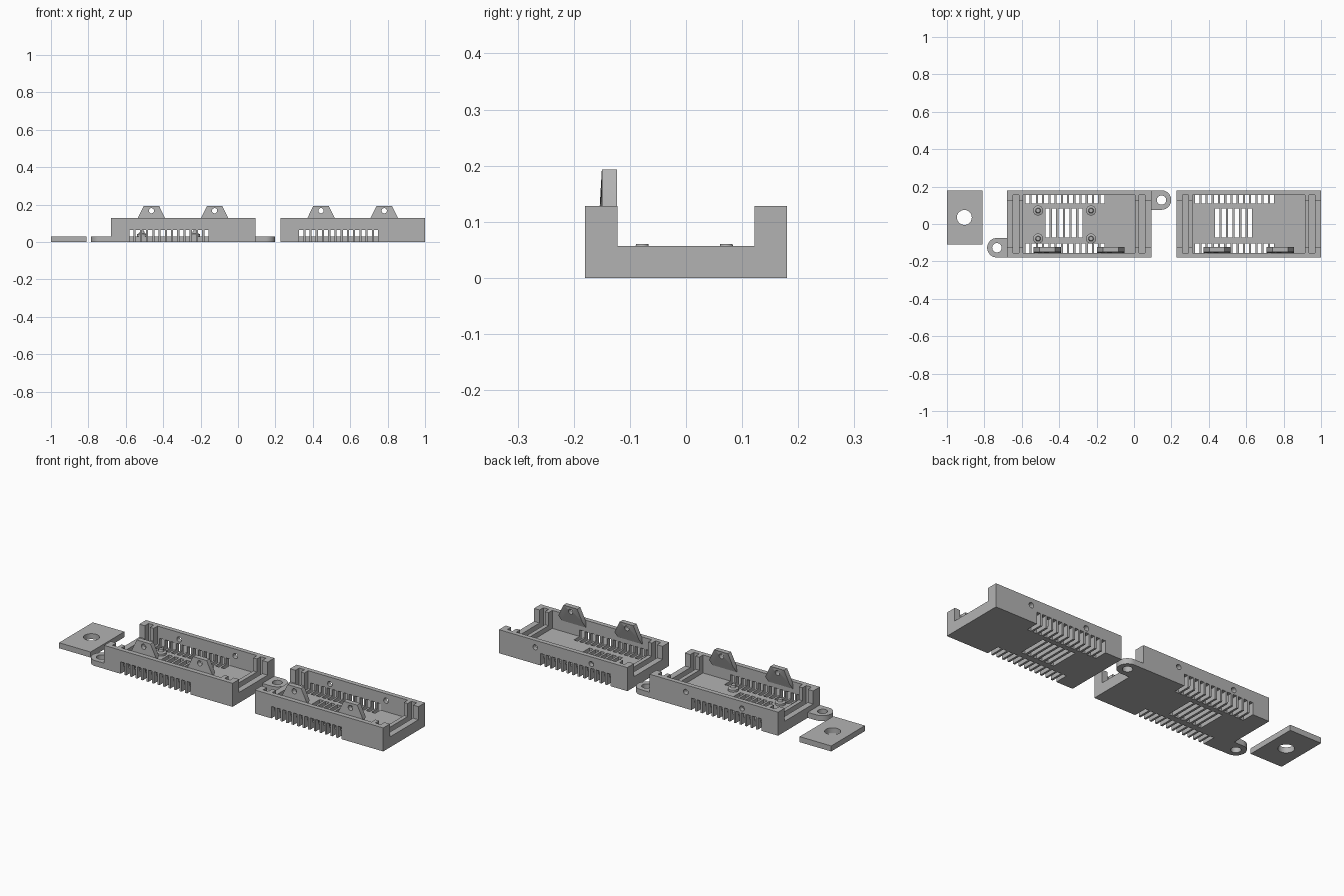
import bpy, bmesh, math
from mathutils import Matrix, Vector

if "Cube" in bpy.data.objects:
    bpy.data.objects.remove(bpy.data.objects["Cube"])

grey = bpy.data.materials.new("light grey plastic")
grey.diffuse_color = (0.45, 0.45, 0.45, 1)
grey.use_nodes = True
grey.node_tree.nodes["Principled BSDF"].inputs["Base Color"].default_value = grey.diffuse_color

FLOOR, RIM, SILL = 0.03, 0.128, 0.057
LENGTH, HALF, INNER = 0.773, 0.18, 0.155


def finish(bm, name):
    bmesh.ops.recalc_face_normals(bm, faces=bm.faces)
    me = bpy.data.meshes.new(name)
    bm.to_mesh(me)
    bm.free()
    me.materials.append(grey)
    ob = bpy.data.objects.new(name, me)
    bpy.context.collection.objects.link(ob)
    return ob


def boxes(name, spans):
    """One mesh made of boxes, each given as (x0, x1, y0, y1, z0, z1)."""
    bm = bmesh.new()
    for x0, x1, y0, y1, z0, z1 in spans:
        m = Matrix.Translation(((x0 + x1) / 2, (y0 + y1) / 2, (z0 + z1) / 2))
        m = m @ Matrix.Diagonal((x1 - x0, y1 - y0, z1 - z0, 1))
        bmesh.ops.create_cube(bm, size=1, matrix=m)
    return finish(bm, name)


def prism(name, points, offset):
    """Extrude a flat outline by an offset vector."""
    bm = bmesh.new()
    face = bm.faces.new([bm.verts.new(p) for p in points])
    ext = bmesh.ops.extrude_face_region(bm, geom=[face])
    moved = [g for g in ext["geom"] if isinstance(g, bmesh.types.BMVert)]
    bmesh.ops.translate(bm, verts=moved, vec=Vector(offset))
    return finish(bm, name)


def drills(centres, radius, depth, along_y=False):
    bm = bmesh.new()
    turn = Matrix.Rotation(math.pi / 2, 4, 'X') if along_y else Matrix()
    for c in centres:
        bmesh.ops.create_cone(bm, cap_ends=True, segments=24, radius1=radius, radius2=radius,
                              depth=depth, matrix=Matrix.Translation(c) @ turn)
    return finish(bm, "drill")


def cut(target, cutter):
    cutter.hide_render = True
    mod = target.modifiers.new("cut", 'BOOLEAN')
    mod.operation, mod.solver, mod.object = 'DIFFERENCE', 'EXACT', cutter
    bpy.context.view_layer.objects.active = target
    bpy.ops.object.modifier_apply(modifier=mod.name)
    bpy.data.objects.remove(cutter)


def smooth(ob):
    bpy.ops.object.select_all(action='DESELECT')
    ob.select_set(True)
    bpy.context.view_layer.objects.active = ob
    bpy.ops.object.shade_smooth_by_angle(angle=math.radians(30))


def case_half(name, x0):
    x1 = x0 + LENGTH
    tabs = (x0 + 0.217, x0 + 0.555)
    body = boxes(name + "_tray", [(x0, x1, -HALF, HALF, 0, RIM)])
    # hollow inside, low end sills and board grooves
    cut(body, boxes("cavity", [(x0 + 0.087, x1 - 0.087, -INNER, INNER, FLOOR, 0.3)]))
    cut(body, boxes("sill", [(x0 - 0.1, x1 + 0.1, -0.1225, 0.1225, SILL, 0.3)]))
    cut(body, boxes("groove", [(a, a + 0.032, -INNER, INNER, FLOOR, 0.3)
                               for a in (x0 + 0.033, x1 - 0.065)]))
    # vents wrapping the lower edges, and slots in the floor
    vents = []
    for i in range(13):
        a = x0 + 0.1 + i * 0.0333
        vents += [(a, a + 0.022, -0.25, -0.105, -0.05, 0.065),
                  (a, a + 0.022, 0.11, 0.25, -0.05, 0.065)]
    cut(body, boxes("vents", vents))
    cut(body, boxes("slots", [(x0 + 0.206 + i * 0.0352, x0 + 0.229 + i * 0.0352,
                               -0.073, 0.084, -0.05, 0.05) for i in range(6)]))
    # screw holes in the back wall
    cut(body, drills([(t, 0.168, 0.09) for t in tabs], 0.014, 0.1, True))
    smooth(body)

    # closing tabs on the front wall, tapering into it below the rim
    for n, t in enumerate(tabs, 1):
        outline = [(-0.073, 0.09), (0.073, 0.09), (0.073, RIM),
                   (0.041, 0.193), (-0.041, 0.193), (-0.073, RIM)]
        tab = prism(f"{name}_tab_{n}", [(t + x, -0.15, z) for x, z in outline], (0, 0.027, 0))
        for v in tab.data.vertices:
            if v.co.z < 0.1:
                v.co.y = -0.156 if v.co.y < -0.14 else -0.152
            elif v.co.z < 0.13 and v.co.y < -0.14:
                v.co.y = -0.15
        cut(tab, drills([(t, -0.14, 0.167)], 0.014, 0.1, True))
        smooth(tab)


case_half("base", -0.68)
case_half("lid", 1 - LENGTH)


# mounting ears at opposite corners of the base
def ear(name, cx, cy, side, reach):
    r = 0.052
    pts = [(cx + side * r * math.cos(a), cy + r * math.sin(a), 0)
           for a in (-math.pi / 2 + math.pi * i / 24 for i in range(25))]
    pts += [(cx - side * reach, cy + r, 0), (cx - side * reach, cy - r, 0)]
    ob = prism(name, pts, (0, 0, FLOOR))
    cut(ob, drills([(cx, cy, 0)], 0.025, 0.2))
    smooth(ob)


ear("left_ear", -0.733, -0.127, -1, 0.053)
ear("right_ear", 0.147, 0.128, 1, 0.054)

# board standoffs with tapered pins
for n, (x, y) in enumerate([(x, y) for x in (-0.513, -0.23) for y in (-0.078, 0.072)], 1):
    bm = bmesh.new()
    rings = [(0.027, 0.025), (0.027, 0.042), (0.014, 0.046), (0.011, 0.06)]
    loops = [[bm.verts.new((x + r * math.cos(k * math.tau / 24), y + r * math.sin(k * math.tau / 24), z))
              for k in range(24)] for r, z in rings]
    for lo, hi in zip(loops, loops[1:]):
        for k in range(24):
            bm.faces.new((lo[k], lo[(k + 1) % 24], hi[(k + 1) % 24], hi[k]))
    bm.faces.new(loops[0])
    bm.faces.new(loops[-1])
    smooth(finish(bm, f"standoff_{n}"))

# loose cover plate with a round hole
plate = boxes("cover_plate", [(-1, -0.81, -0.11, HALF, 0, FLOOR)])
cut(plate, drills([(-0.907, 0.035, 0)], 0.04, 0.2))
smooth(plate)
